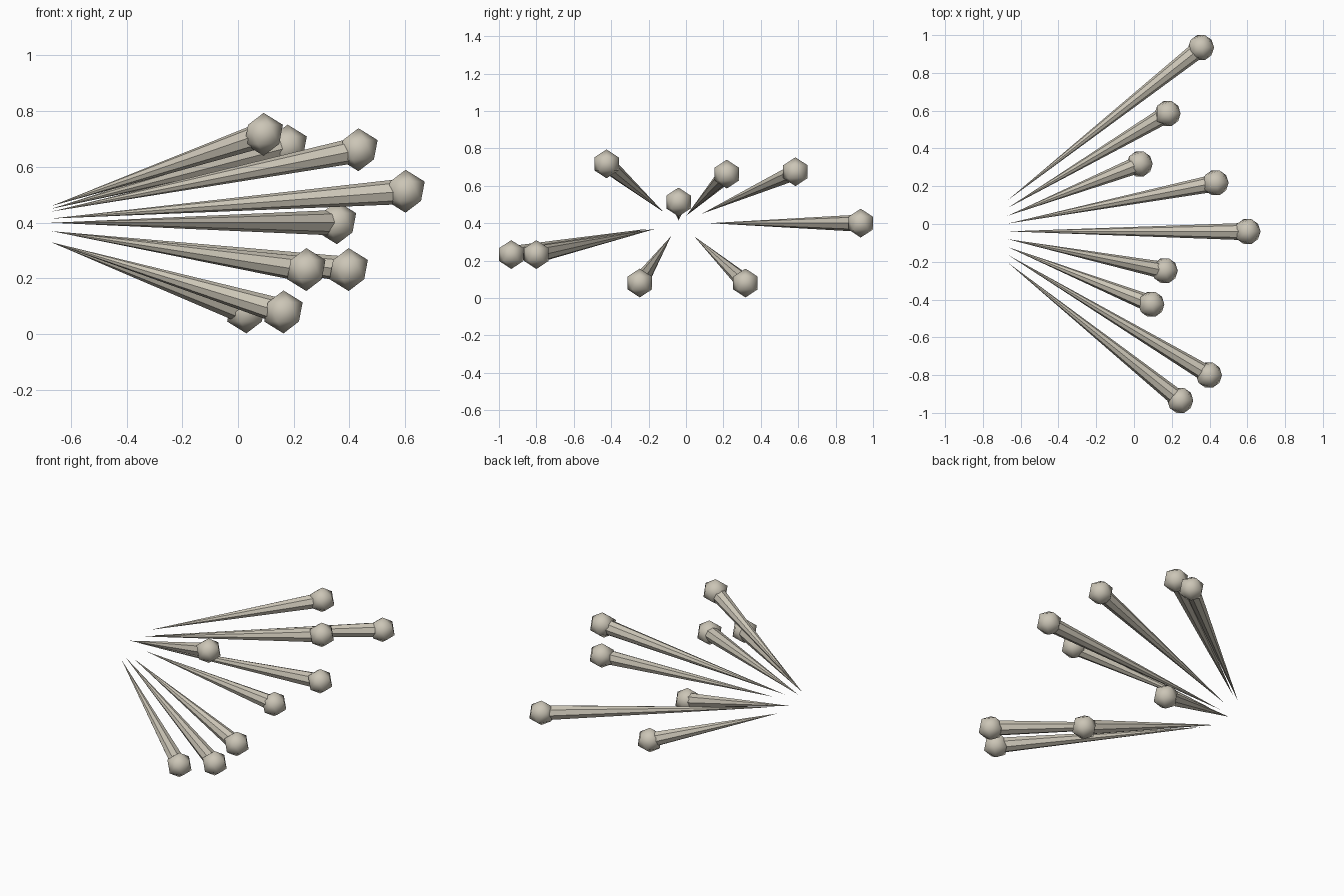
import bpy, math
from mathutils import Vector

if "Cube" in bpy.data.objects:
    bpy.data.objects.remove(bpy.data.objects["Cube"])

# Single bone-coloured material
bone = bpy.data.materials.new("pale_bone")
bone.diffuse_color = (0.60, 0.56, 0.47, 1)
bone.use_nodes = True
bone.node_tree.nodes["Principled BSDF"].inputs["Base Color"].default_value = bone.diffuse_color

BALL_R = 0.077
SPIKE_R = 0.046
TIP_X = -0.67

# Each spine: tip height, ball centre
spines = [
    (0.40, (0.355, 0.934, 0.400)),
    (0.45, (0.178, 0.585, 0.675)),
    (0.33, (0.030, 0.318, 0.080)),
    (0.44, (0.432, 0.218, 0.662)),
    (0.415, (0.601, -0.040, 0.513)),
    (0.33, (0.163, -0.247, 0.080)),
    (0.46, (0.092, -0.425, 0.717)),
    (0.37, (0.397, -0.800, 0.232)),
    (0.37, (0.245, -0.934, 0.232)),
]

for i, (tip_z, centre) in enumerate(spines):
    tip = Vector((TIP_X, 0.125 - 0.041 * i, tip_z))
    end = Vector(centre)
    axis = end - tip

    # Tapered faceted spike, wide end buried in the ball
    bpy.ops.mesh.primitive_cone_add(
        vertices=8, radius1=SPIKE_R, radius2=0, depth=axis.length,
        location=(tip + end) / 2,
        rotation=(-axis).to_track_quat('Z', 'Y').to_euler())
    spike = bpy.context.object
    spike.name = f"spike_{i + 1}"
    spike.data.materials.append(bone)

    # Low-poly smooth ball at the wide end
    bpy.ops.mesh.primitive_ico_sphere_add(subdivisions=1, radius=BALL_R, location=end)
    ball = bpy.context.object
    ball.name = f"ball_{i + 1}"
    bpy.ops.object.shade_smooth()
    ball.data.materials.append(bone)
